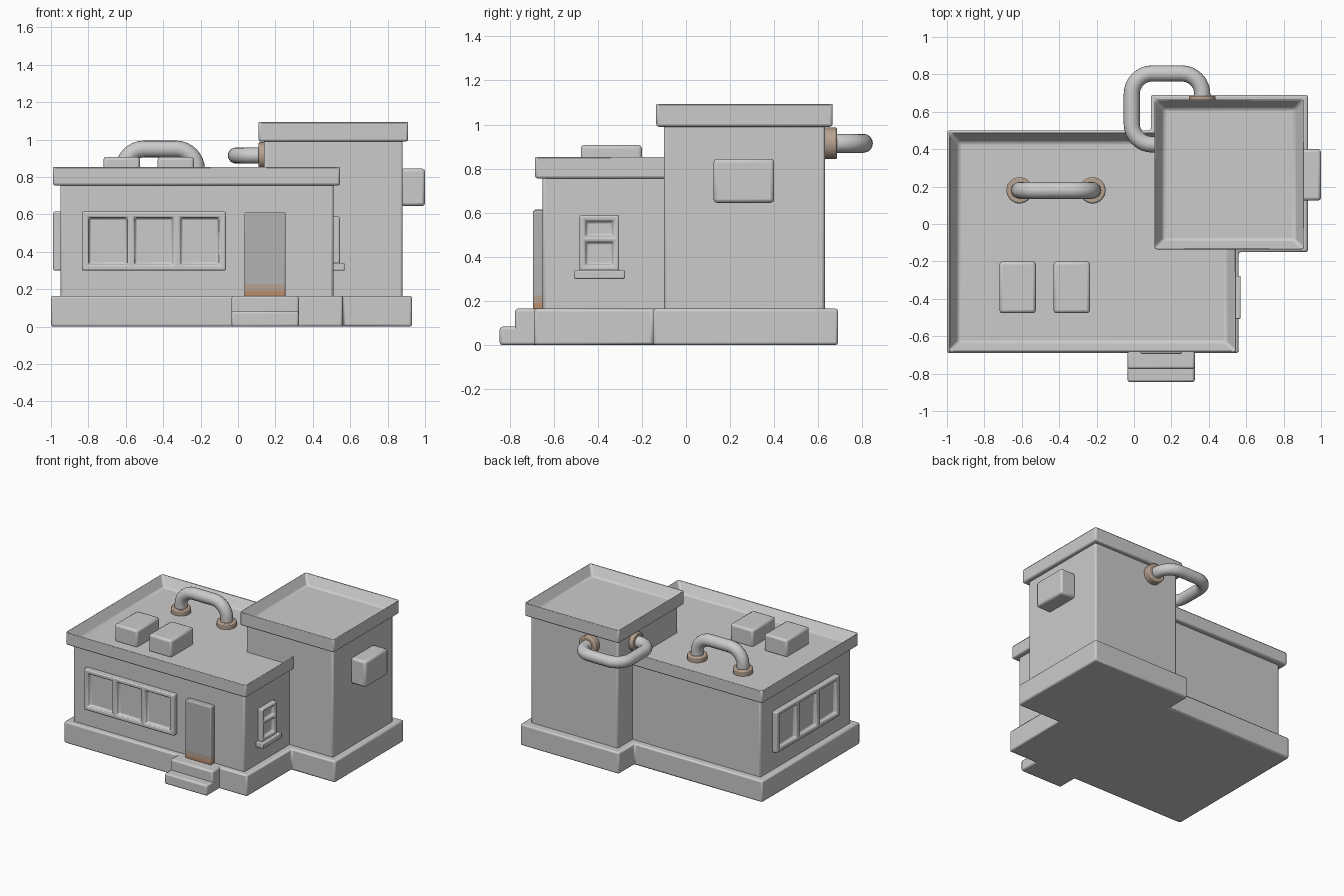
import bpy, bmesh, math
from mathutils import Vector, Matrix

if "Cube" in bpy.data.objects:
    bpy.data.objects.remove(bpy.data.objects["Cube"])


def material(name, rgb):
    m = bpy.data.materials.new(name)
    m.diffuse_color = (*rgb, 1)
    m.use_nodes = True
    m.node_tree.nodes["Principled BSDF"].inputs["Base Color"].default_value = m.diffuse_color
    return m


RUST = material("rust", (0.50, 0.27, 0.15))
LIGHT_RUST = material("light_rust", (0.47, 0.36, 0.28))
GREY = material("grey", (0.45, 0.45, 0.45))


def finish(name, bm, bevel=0.012, segments=2):
    bmesh.ops.recalc_face_normals(bm, faces=bm.faces)
    me = bpy.data.meshes.new(name)
    bm.to_mesh(me)
    bm.free()
    ob = bpy.data.objects.new(name, me)
    bpy.context.collection.objects.link(ob)
    bpy.ops.object.select_all(action='DESELECT')
    bpy.context.view_layer.objects.active = ob
    ob.select_set(True)
    bpy.ops.object.shade_smooth_by_angle(angle=math.radians(35))
    if bevel:
        mod = ob.modifiers.new("soft_edges", 'BEVEL')
        mod.width, mod.segments = bevel, segments
        mod.limit_method = 'ANGLE'
        mod.angle_limit = math.radians(40)
    return ob


def prism(points, z0, z1):
    bm = bmesh.new()
    f = bm.faces.new([bm.verts.new((x, y, z0)) for x, y in points])
    new = bmesh.ops.extrude_face_region(bm, geom=[f], use_keep_orig=True)['geom']
    bmesh.ops.translate(bm, vec=(0, 0, z1 - z0),
                        verts=[v for v in new if isinstance(v, bmesh.types.BMVert)])
    bmesh.ops.recalc_face_normals(bm, faces=bm.faces)
    return bm


def block(x0, x1, y0, y1, z0, z1):
    return prism([(x0, y0), (x1, y0), (x1, y1), (x0, y1)], z0, z1)


def roof(name, x0, x1, y0, y1, z0, z1, deck, rim):
    bm = block(x0, x1, y0, y1, z0, z1)
    top = max(bm.faces, key=lambda f: f.calc_center_median().z)
    bmesh.ops.inset_region(bm, faces=[top], thickness=rim)
    bmesh.ops.translate(bm, vec=(0, 0, deck - z1), verts=top.verts)
    finish(name, bm)


def window(name, us, vs, depth, location, turn):
    """Framed window facing -y: odd cells of the us/vs grid are sunken panes."""
    bm = bmesh.new()
    g = [[bm.verts.new((u, -depth, v)) for v in vs] for u in us]
    panes = []
    for i in range(len(us) - 1):
        for j in range(len(vs) - 1):
            f = bm.faces.new((g[i][j], g[i + 1][j], g[i + 1][j + 1], g[i][j + 1]))
            if i % 2 and j % 2:
                panes.append(f)
    edge = bmesh.ops.extrude_edge_only(bm, edges=[e for e in bm.edges if e.is_boundary])['geom']
    for v in edge:
        if isinstance(v, bmesh.types.BMVert):
            v.co.y = 0.01
    bm.normal_update()
    bmesh.ops.inset_individual(bm, faces=panes, thickness=0.01, depth=-depth * 0.7)
    bm.transform(Matrix.Translation(location) @ Matrix.Rotation(math.radians(turn), 4, 'Z'))
    finish(name, bm, 0.008)


def pipe(name, corners, radius, bend):
    pts = [Vector(c) for c in corners]
    path = [pts[0]]
    for a, b, c in zip(pts, pts[1:], pts[2:]):
        u, w = (a - b).normalized(), (c - b).normalized()
        for k in range(9):
            t = k / 8 * math.pi / 2
            path.append(b + bend * (u * (1 - math.sin(t)) + w * (1 - math.cos(t))))
    path.append(pts[-1])
    cu = bpy.data.curves.new(name, 'CURVE')
    cu.dimensions = '3D'
    cu.bevel_depth, cu.bevel_resolution = radius, 6
    s = cu.splines.new('POLY')
    s.points.add(len(path) - 1)
    for p, co in zip(s.points, path):
        p.co = (*co, 1)
    s.use_smooth = True
    ob = bpy.data.objects.new(name, cu)
    bpy.context.collection.objects.link(ob)
    bpy.ops.object.select_all(action='DESELECT')
    bpy.context.view_layer.objects.active = ob
    ob.select_set(True)
    bpy.ops.object.convert(target='MESH')


def flange(name, centre, axis, radius, thick):
    bm = bmesh.new()
    bmesh.ops.create_cone(bm, cap_ends=True, segments=32, radius1=radius,
                          radius2=radius, depth=thick)
    rot = Vector((0, 0, 1)).rotation_difference(Vector(axis)).to_matrix().to_4x4()
    bm.transform(Matrix.Translation(centre) @ rot)
    finish(name, bm, 0.008).data.materials.append(LIGHT_RUST)


# foundation and steps
finish("foundation", prism([(-1, -0.69), (0.56, -0.69), (0.56, -0.15), (0.93, -0.15),
                            (0.93, 0.69), (0.09, 0.69), (0.09, 0.5), (-1, 0.5)], 0, 0.165))
finish("lower_step", block(-0.035, 0.325, -0.845, -0.66, 0, 0.083))
finish("upper_step", block(-0.035, 0.325, -0.775, -0.66, 0, 0.165))

# walls and roofs
finish("main_walls", block(-0.95, 0.51, -0.65, 0.45, 0.15, 0.77))
finish("tower_walls", block(0.14, 0.88, -0.10, 0.63, 0.15, 1.0))
roof("main_roof", -0.99, 0.545, -0.685, 0.49, 0.755, 0.86, 0.78, 0.075)
roof("tower_roof", 0.11, 0.91, -0.135, 0.665, 0.99, 1.10, 1.02, 0.07)

# door with rusty bottom
bm = block(0.035, 0.255, -0.695, -0.64, 0.16, 0.61)
for z in (0.19, 0.225):
    bmesh.ops.bisect_plane(bm, geom=bm.verts[:] + bm.edges[:] + bm.faces[:],
                           plane_co=(0, 0, z), plane_no=(0, 0, 1))
for f in bm.faces:
    z = f.calc_center_median().z
    f.material_index = 0 if z < 0.19 else 1 if z < 0.225 else 2
door = finish("door", bm, 0.008)
for m in (RUST, LIGHT_RUST, GREY):
    door.data.materials.append(m)

# windows
wide = [-0.385, -0.35, -0.14, -0.105, 0.105, 0.14, 0.35, 0.385]
window("front_window", wide, [0.30, 0.33, 0.585, 0.615], 0.04, (-0.45, -0.65, 0), 0)
window("left_window", wide, [0.30, 0.33, 0.585, 0.615], 0.038, (-0.95, -0.08, 0), -90)
window("right_window", [-0.09, -0.065, 0.065, 0.09],
       [0.335, 0.36, 0.47, 0.49, 0.565, 0.588], 0.035, (0.51, -0.393, 0), 90)
finish("right_sill", block(0.50, 0.57, -0.508, -0.277, 0.30, 0.34), 0.006)

# rooftop units and wall unit
for side, x in (("left", -0.72), ("right", -0.43)):
    finish("roof_unit_" + side, block(x, x + 0.195, -0.477, -0.2, 0.77, 0.908), 0.016)
finish("wall_unit", block(0.87, 1.0, 0.125, 0.4, 0.645, 0.845), 0.016)

# pipes with rusty flanges
pipe("roof_pipe", [(-0.612, 0.18, 0.77), (-0.612, 0.18, 0.95),
                   (-0.222, 0.18, 0.95), (-0.222, 0.18, 0.77)], 0.045, 0.11)
for side, x in (("left", -0.612), ("right", -0.222)):
    flange("roof_flange_" + side, (x, 0.18, 0.795), (0, 0, 1), 0.07, 0.05)
pipe("wall_pipe", [(0.365, 0.60, 0.915), (0.365, 0.805, 0.915), (-0.012, 0.805, 0.915),
                   (-0.012, 0.425, 0.915), (0.17, 0.425, 0.915)], 0.043, 0.11)
flange("wall_flange_back", (0.365, 0.655, 0.915), (0, 1, 0), 0.072, 0.06)
flange("wall_flange_side", (0.135, 0.425, 0.915), (1, 0, 0), 0.072, 0.05)
